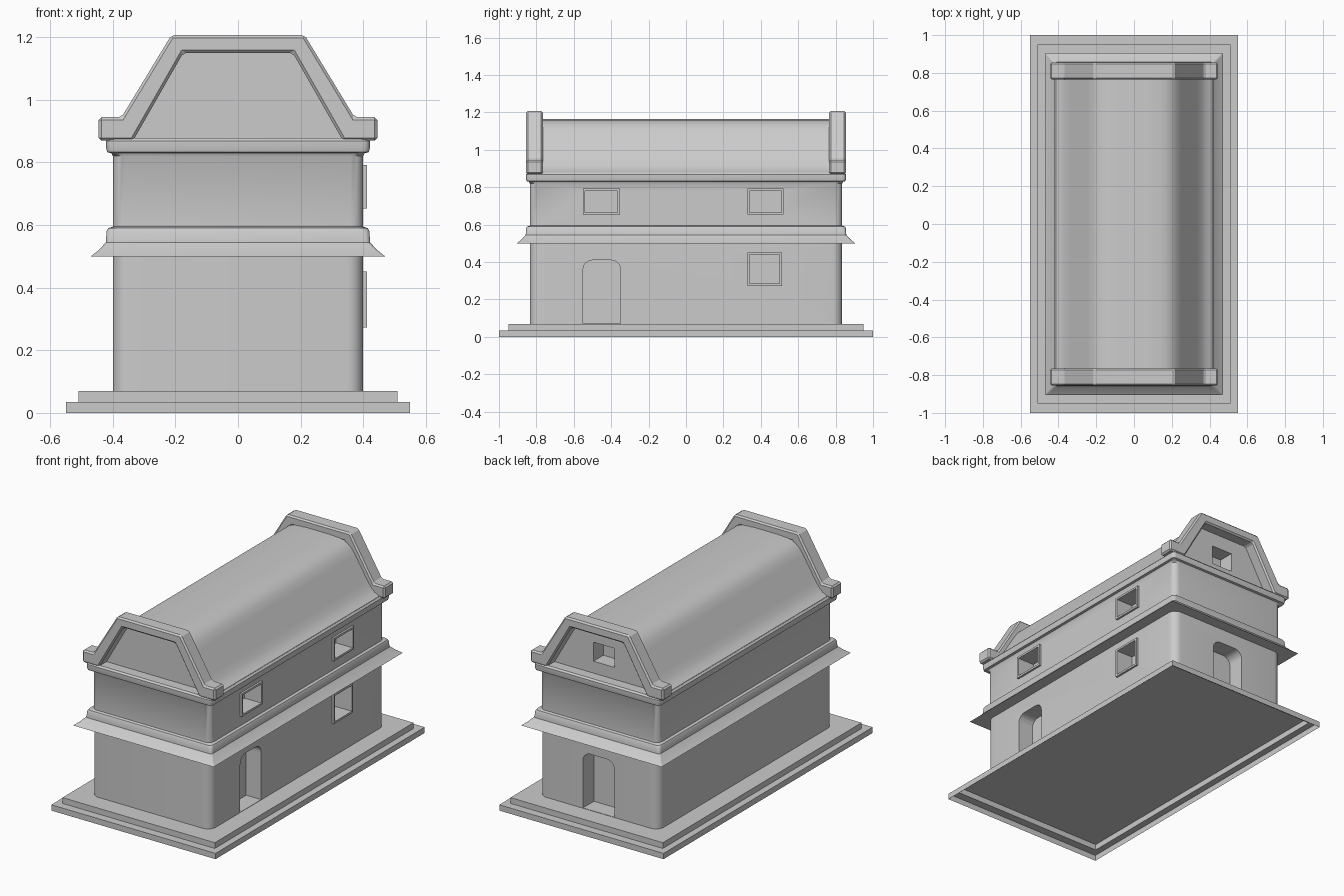
import bpy, bmesh, math

if "Cube" in bpy.data.objects:
    bpy.data.objects.remove(bpy.data.objects["Cube"])


def finish(name, bm, angle=35):
    bmesh.ops.recalc_face_normals(bm, faces=bm.faces)
    me = bpy.data.meshes.new(name)
    bm.to_mesh(me)
    bm.free()
    ob = bpy.data.objects.new(name, me)
    bpy.context.collection.objects.link(ob)
    smooth(ob, angle)
    return ob


def activate(ob):
    bpy.ops.object.select_all(action='DESELECT')
    ob.select_set(True)
    bpy.context.view_layer.objects.active = ob


def smooth(ob, angle=35):
    if angle:
        activate(ob)
        bpy.ops.object.shade_smooth_by_angle(angle=math.radians(angle))


def ring_points(hx, hy, r, seg):
    """Rectangle outline with rounded corners."""
    if seg == 0:
        return [(hx, hy), (-hx, hy), (-hx, -hy), (hx, -hy)]
    pts = []
    for k, (sx, sy) in enumerate([(1, 1), (-1, 1), (-1, -1), (1, -1)]):
        for i in range(seg + 1):
            a = math.pi / 2 * (k + i / seg)
            pts.append((sx * (hx - r) + r * math.cos(a), sy * (hy - r) + r * math.sin(a)))
    return pts


def loft(name, rings, seg=0, bottom=True, angle=35):
    """Stack of rectangles (half x, half y, z, corner radius)."""
    bm = bmesh.new()
    loops = [[bm.verts.new((x, y, z)) for x, y in ring_points(hx, hy, r, seg)]
             for hx, hy, z, r in rings]
    for a, b in zip(loops, loops[1:]):
        for i in range(len(a)):
            j = (i + 1) % len(a)
            bm.faces.new((a[i], a[j], b[j], b[i]))
    bm.faces.new(loops[-1])
    if bottom:
        bm.faces.new(loops[0][::-1])
    return finish(name, bm, angle)


def extrude(name, pts, d0, d1, axis='y', hole=None, angle=35):
    """Extrude a (u, z) outline along y or x; hole makes a ring of equal point count."""
    put = (lambda u, z, d: (u, d, z)) if axis == 'y' else (lambda u, z, d: (d, u, z))
    bm = bmesh.new()
    n = len(pts)

    def wall(outline):
        a, b = [[bm.verts.new(put(u, z, d)) for u, z in outline] for d in (d0, d1)]
        for i in range(n):
            bm.faces.new((a[i], a[(i + 1) % n], b[(i + 1) % n], b[i]))
        return a, b
    outer = wall(pts)
    if hole:
        inner = wall(hole)
        for o, h in zip(outer, inner):
            for i in range(n):
                j = (i + 1) % n
                bm.faces.new((o[i], o[j], h[j], h[i]))
    else:
        for o in outer:
            bm.faces.new(o)
    return finish(name, bm, angle)


def rect(u0, u1, z0, z1, g=0):
    return [(u0 - g, z0 - g), (u1 + g, z0 - g), (u1 + g, z1 + g), (u0 - g, z1 + g)]


def arch(u0, u1, z0, z1, r=0.05):
    right = [(u1 - r + r * math.cos(a), z1 - r + r * math.sin(a))
             for a in [math.pi / 2 * i / 6 for i in range(7)]]
    return [(u0, z0), (u1, z0)] + right + [(u0 + u1 - u, z) for u, z in right[::-1]]


def cut(ob, pts, d0, d1, axis):
    cutter = extrude("cutter", pts, d0, d1, axis, angle=None)
    cutter.hide_render = True
    m = ob.modifiers.new("opening", 'BOOLEAN')
    m.operation, m.object, m.solver = 'DIFFERENCE', cutter, 'EXACT'
    activate(ob)
    bpy.ops.object.modifier_apply(modifier=m.name)
    bpy.data.objects.remove(cutter)


# Stepped plinth, open underneath
loft("plinth", [(.55, 1, 0, 0), (.55, 1, .035, 0), (.51, .95, .035, 0), (.51, .95, .07, 0)],
     bottom=False, angle=None)

# Walls with flared middle ledge and eaves band: (outward offset, z, corner radius)
profile = [(0, .07, .05), (0, .50, .05), (.07, .50, .006), (.045, .52, .01), (.022, .545, .015),
           (.02, .58, .02), (.015, .59, .025), (0, .595, .04), (0, .82, .04), (.005, .83, .03),
           (.018, .833, .02), (.021, .845, .02), (.021, .868, .02), (.012, .878, .02)]
walls = loft("walls", [(.40 + o, .835 + o, z, r) for o, z, r in profile], seg=6)

# Rounded roof vault with closed gable ends
half = [(.415, .865), (.41, .88), (.38, .895), (.355, .92), (.33, .955), (.25, 1.085),
        (.225, 1.12), (.195, 1.145), (.15, 1.16), (.08, 1.165)]
roof = extrude("roof", half + [(-x, z) for x, z in half[::-1]], -.785, .785)

# Openings
cut(walls, arch(-.55, -.35, .072, .41), .30, .5, 'x')
cut(walls, arch(-.105, .105, .072, .41), .73, .95, 'y')
windows = [(-.54, -.365, .665, .78), (.34, .51, .665, .78), (.34, .50, .285, .44)]
for w in windows:
    cut(walls, rect(*w), .30, .5, 'x')
cut(roof, rect(-.07, .07, .95, 1.065), .69, .9, 'y')
smooth(walls)
smooth(roof)

# Thin raised window surrounds on the right wall
for w in windows:
    extrude("window_surround", rect(*w, g=.012), .39, .412, 'x', hole=rect(*w), angle=None)

# Gable copings with shoulder blocks at both ends
edge = [(.335, .87), (.445, .87), (.445, .945), (.372, .945), (.213, 1.207)]
inner = [(.175, 1.15)]
outline = edge + [(-x, z) for x, z in edge[::-1]] + [(-.175, 1.15), (.175, 1.15)]
for name, y in (("front_coping", -.81), ("back_coping", .81)):
    coping = extrude(name, outline, y - .045, y + .045, angle=None)
    b = coping.modifiers.new("bevel", 'BEVEL')
    b.width, b.segments = .009, 1
